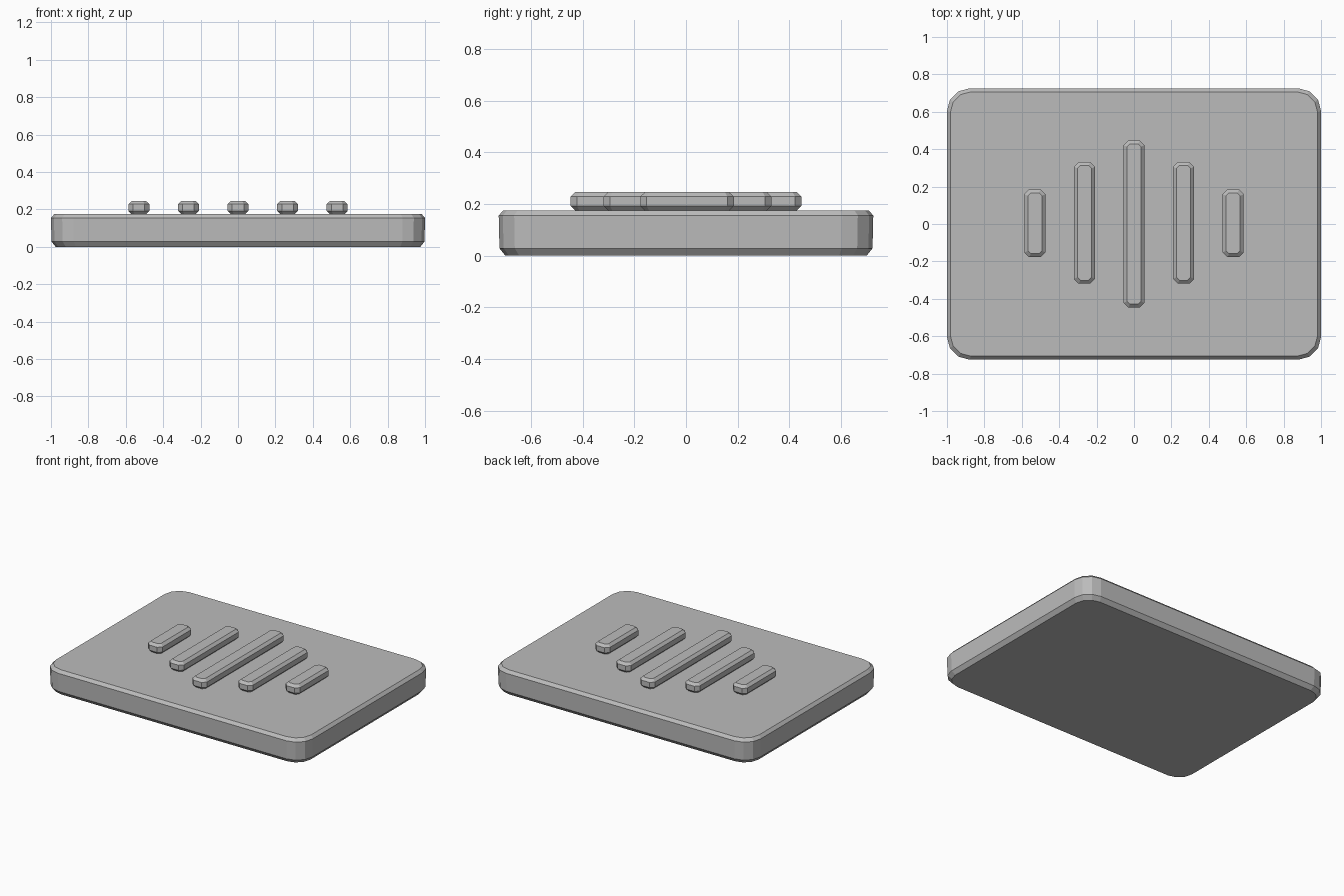
import bpy, bmesh, math

cube = bpy.data.objects.get("Cube")
if cube:
    bpy.data.objects.remove(cube, do_unlink=True)

# One plain grey for everything
grey = bpy.data.materials.new("plain_grey")
grey.use_nodes = True
colour = (0.5, 0.5, 0.5, 1)
grey.diffuse_color = colour
grey.node_tree.nodes["Principled BSDF"].inputs["Base Color"].default_value = colour


def outline(hx, hy, radius, steps):
    """Rounded rectangle as a list of x, y points."""
    points = []
    for quarter, (sx, sy) in enumerate([(1, 1), (-1, 1), (-1, -1), (1, -1)]):
        for i in range(steps + 1):
            a = math.pi / 2 * (quarter + i / steps)
            points.append((sx * (hx - radius) + radius * math.cos(a),
                           sy * (hy - radius) + radius * math.sin(a)))
    return points


def chamfered_block(name, centre, hx, hy, radius, steps, layers):
    """Stack of rounded rectangles; layers are (height, inset) pairs."""
    bm = bmesh.new()
    rings = []
    for z, inset in layers:
        pts = outline(hx - inset, hy - inset, radius - inset * 0.5, steps)
        rings.append([bm.verts.new((x, y, z)) for x, y in pts])
    for low, high in zip(rings, rings[1:]):
        for i in range(len(low)):
            j = (i + 1) % len(low)
            bm.faces.new((low[i], low[j], high[j], high[i]))
    bm.faces.new(rings[0][::-1])
    bm.faces.new(rings[-1])
    mesh = bpy.data.meshes.new(name)
    bm.to_mesh(mesh)
    bm.free()
    mesh.materials.append(grey)
    obj = bpy.data.objects.new(name, mesh)
    obj.location = (centre[0], centre[1], 0)
    bpy.context.collection.objects.link(obj)
    return obj


# Base slab with rounded corners and chamfered rims
chamfered_block("base_slab", (0, 0), 1.0, 0.725, 0.12, 3,
                [(0, 0.025), (0.028, 0.003), (0.155, 0), (0.175, 0.018)])

# Raised bars, longest in the middle
bar_layers = [(0.172, 0.02), (0.192, 0), (0.228, 0), (0.245, 0.018)]
chamfered_block("middle_bar", (0, 0), 0.056, 0.447, 0.025, 1, bar_layers)
for side, sign in (("left", 1), ("right", -1)):
    chamfered_block(side + "_inner_bar", (sign * 0.265, 0.006), 0.056, 0.325,
                    0.025, 1, bar_layers)
    chamfered_block(side + "_outer_bar", (sign * 0.53, 0.004), 0.056, 0.181,
                    0.025, 1, bar_layers)
